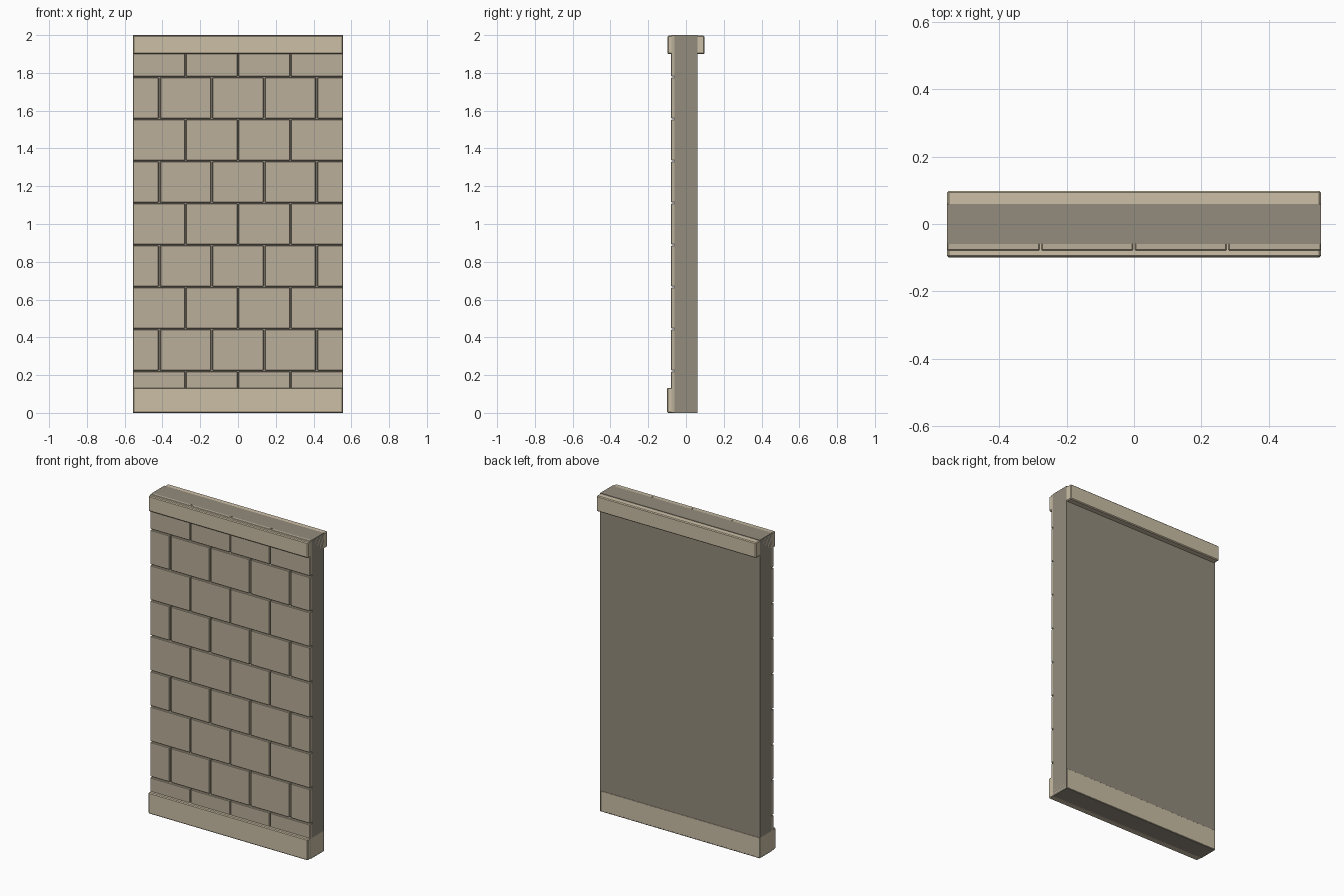
import bpy, bmesh

if "Cube" in bpy.data.objects:
    bpy.data.objects.remove(bpy.data.objects["Cube"])

W, H = 1.11, 2.0
ROWS, COLS = 9, 4


def material(name, rgb):
    m = bpy.data.materials.new(name)
    m.diffuse_color = (*rgb, 1)
    m.use_nodes = True
    m.node_tree.nodes["Principled BSDF"].inputs["Base Color"].default_value = m.diffuse_color
    return m


def add_box(bm, lo, hi):
    verts = bmesh.ops.create_cube(bm, size=1)["verts"]
    for v in verts:
        for i in range(3):
            v.co[i] = hi[i] if v.co[i] > 0 else lo[i]


def make_object(name, boxes, mat, bevel=0, segments=1):
    bm = bmesh.new()
    for lo, hi in boxes:
        add_box(bm, lo, hi)
    mesh = bpy.data.meshes.new(name)
    bm.to_mesh(mesh)
    bm.free()
    mesh.materials.append(mat)
    ob = bpy.data.objects.new(name, mesh)
    bpy.context.collection.objects.link(ob)
    if bevel:
        mod = ob.modifiers.new("edge_bevel", "BEVEL")
        mod.width, mod.segments = bevel, segments
    return ob


mortar = material("mortar", (0.29, 0.26, 0.205))
stone = material("stone", (0.49, 0.43, 0.32))
trim = material("trim", (0.60, 0.52, 0.38))

X = W / 2

# Plain wall slab behind the stones
make_object("wall_core", [((-X, -0.06, 0), (X, 0.06, H))], mortar)

# Running-bond facing stones, with half stones at the ends of odd rows
row_h, col_w = H / ROWS, W / COLS
blocks = []
for r in range(ROWS):
    odd = r % 2
    gap = 0.009 if odd else 0.005
    edges = [-X + col_w * (c + 0.5 * odd) for c in range(COLS + 1 - odd)]
    if odd:
        edges = [-X] + edges + [X]
    for a, b in zip(edges, edges[1:]):
        x0 = a if a < -X + 0.001 else a + gap / 2
        x1 = b if b > X - 0.001 else b - gap / 2
        z0 = r * row_h + (0.003 if r else 0)
        z1 = (r + 1) * row_h - (0.003 if r < ROWS - 1 else 0)
        blocks.append(((x0, -0.079, z0), (x1, -0.056, z1)))
make_object("facing_stones", blocks, stone, 0.003)

# Coping band at the top and plinth at the bottom
make_object("coping_band", [((-X, -0.098, 1.9), (X, 0.098, 1.997))], trim, 0.005)
make_object("plinth", [((-X, -0.1, 0), (X, 0.061, 0.133))], trim, 0.005)
